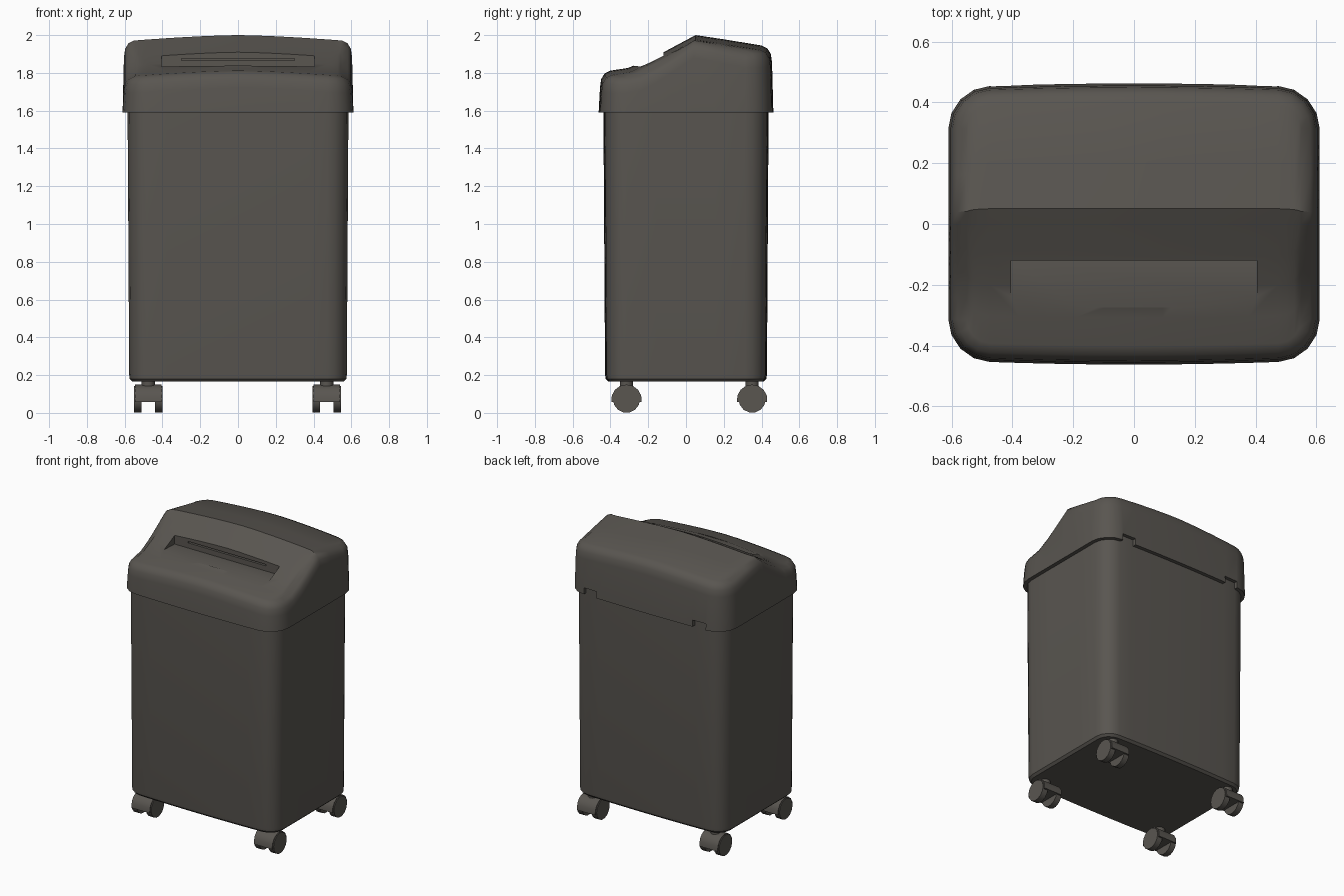
import bpy, bmesh, math
from mathutils import Vector, Matrix

if "Cube" in bpy.data.objects:
    bpy.data.objects.remove(bpy.data.objects["Cube"])

plastic = bpy.data.materials.new("charcoal_plastic")
plastic.use_nodes = True
colour = (0.1, 0.092, 0.081, 1)
plastic.diffuse_color = colour
plastic.node_tree.nodes["Principled BSDF"].inputs["Base Color"].default_value = colour


def finish(bm, name):
    bmesh.ops.recalc_face_normals(bm, faces=bm.faces)
    mesh = bpy.data.meshes.new(name)
    bm.to_mesh(mesh)
    bm.free()
    mesh.materials.append(plastic)
    obj = bpy.data.objects.new(name, mesh)
    bpy.context.collection.objects.link(obj)
    return obj


def activate(obj):
    bpy.ops.object.select_all(action="DESELECT")
    obj.select_set(True)
    bpy.context.view_layer.objects.active = obj


def smooth(obj, angle=35):
    activate(obj)
    bpy.ops.object.shade_smooth_by_angle(angle=math.radians(angle))


def shell(name, hx, hy, r, rows, height, rings, bow):
    """Rounded rectangular top surface, with rings (offset, z rule) going down."""
    bm = bmesh.new()
    arc = [hx - r + r * math.sin(math.radians(a)) for a in (0, 22.5, 45, 67.5, 90)]
    inner = [(hx - r) * i / 5 for i in range(-4, 5)]
    xs = [-x for x in reversed(arc)] + inner + arc
    grid = []
    for x in xs:
        over = max(0, abs(x) - (hx - r))
        reach = hy - r + math.sqrt(max(0, r * r - over * over))
        grid.append([bm.verts.new((x, t * reach, height(x, t * hy))) for t in rows])
    for a, b in zip(grid, grid[1:]):
        for i in range(len(rows) - 1):
            bm.faces.new((a[i], b[i], b[i + 1], a[i + 1]))
    # Walk round the rim, then add each lower ring
    rim = ([c[0] for c in grid] + grid[-1][1:]
           + [c[-1] for c in reversed(grid[:-1])] + grid[0][-2:0:-1])
    base = [v.co.copy() for v in rim]
    for offset, rule in rings:
        ring = []
        for p in base:
            core = Vector((max(r - hx, min(hx - r, p.x)), max(r - hy, min(hy - r, p.y))))
            out = (p.xy - core).normalized() * offset
            ring.append(bm.verts.new((p.x + out.x, p.y + out.y, rule(p.z))))
        for i in range(len(rim)):
            j = (i + 1) % len(rim)
            bm.faces.new((rim[i], rim[j], ring[j], ring[i]))
        rim = ring
    bm.faces.new(rim)
    # Bulge the long walls slightly
    for v in bm.verts:
        v.co.y += bow * v.co.y / hy * (1 - (v.co.x / hx) ** 2)
    return finish(bm, name)


def prism(name, profile, x0, x1):
    """Extrude a (y, z) profile along x."""
    bm = bmesh.new()
    face = bm.faces.new([bm.verts.new((x0, y, z)) for y, z in profile])
    new = bmesh.ops.extrude_face_region(bm, geom=[face])["geom"]
    bmesh.ops.translate(bm, vec=(x1 - x0, 0, 0),
                        verts=[v for v in new if isinstance(v, bmesh.types.BMVert)])
    return finish(bm, name)


def cut(obj, cutter):
    mod = obj.modifiers.new("cut", "BOOLEAN")
    mod.operation = "DIFFERENCE"
    mod.solver = "EXACT"
    mod.object = cutter
    activate(obj)
    bpy.ops.object.modifier_apply(modifier=mod.name)
    bpy.data.objects.remove(cutter)


# Bin body, tapering towards the floor
bin_body = shell("bin_body", 0.563, 0.403, 0.09, [-1, -0.5, 0, 0.5, 1], lambda x, y: 1.67,
                 [(0.022, lambda z: 1.66), (0.013, lambda z: 0.2),
                  (0.01, lambda z: 0.18), (-0.005, lambda z: 0.165)], 0.012)
smooth(bin_body)

# Lid with a sloping front, a ridge and a rounded rim
slope = [(-0.39, 1.812), (-0.3, 1.826), (-0.2, 1.868), (-0.1, 1.918),
         (0, 1.973), (0.05, 2.0), (0.2, 1.977), (0.39, 1.945)]


def lid_height(x, y):
    z = slope[-1][1]
    for (y0, z0), (y1, z1) in zip(slope, slope[1:]):
        if y <= y1 + 1e-6:
            z = z0 + (z1 - z0) * (y - y0) / (y1 - y0)
            break
    return z - 0.025 * abs(x / 0.5) ** 1.5


lid = shell("lid", 0.55, 0.39, 0.075, [y / 0.39 for y, z in slope], lid_height,
            [(0.03, lambda z: z - 0.015), (0.048, lambda z: z - 0.045),
             (0.054, lambda z: z - 0.09), (0.061, lambda z: 1.59)], 0.01)

# Paper feed recess, feed slit and the two rear notches
cut(lid, prism("recess_cutter", [(-0.275, 1.836), (-0.12, 1.83), (-0.12, 2.1), (-0.275, 2.1)],
               -0.405, 0.405))
cut(lid, prism("slit_cutter", [(-0.15, 1.866), (-0.07, 1.866), (-0.07, 1.876), (-0.15, 1.876)],
               -0.3, 0.3))
for x in (-0.42, 0.42):
    cut(lid, prism("notch_cutter", [(0.41, 1.55), (0.6, 1.55), (0.6, 1.635), (0.41, 1.635)],
                   x - 0.05, x + 0.05))
smooth(lid)


# Twin-wheel casters
def disc(y, z, radius, sides, start=0, sweep=360):
    steps = sides if sweep == 360 else sides + 1
    angles = [math.radians(start + sweep * i / sides) for i in range(steps)]
    return [(y + radius * math.cos(a), z + radius * math.sin(a)) for a in angles]


for end, y in (("front", -0.315), ("back", 0.35)):
    for side, x in (("left", 0.47), ("right", -0.475)):
        name = f"{end}_{side}_caster"
        for part, a, b in (("outer", 0.036, 0.076), ("inner", -0.076, -0.036)):
            wheel = prism(f"{name}_{part}_wheel", disc(y, 0.073, 0.072, 14), x + a, x + b)
            smooth(wheel)
        hood = prism(f"{name}_hood", disc(y, 0.069, 0.081, 8, -8, 196), x - 0.07, x + 0.07)
        smooth(hood)
        bm = bmesh.new()
        bmesh.ops.create_cone(bm, cap_ends=True, segments=12, radius1=0.035, radius2=0.035,
                              depth=0.06, matrix=Matrix.Translation((x, y, 0.15)))
        smooth(finish(bm, f"{name}_stem"))
